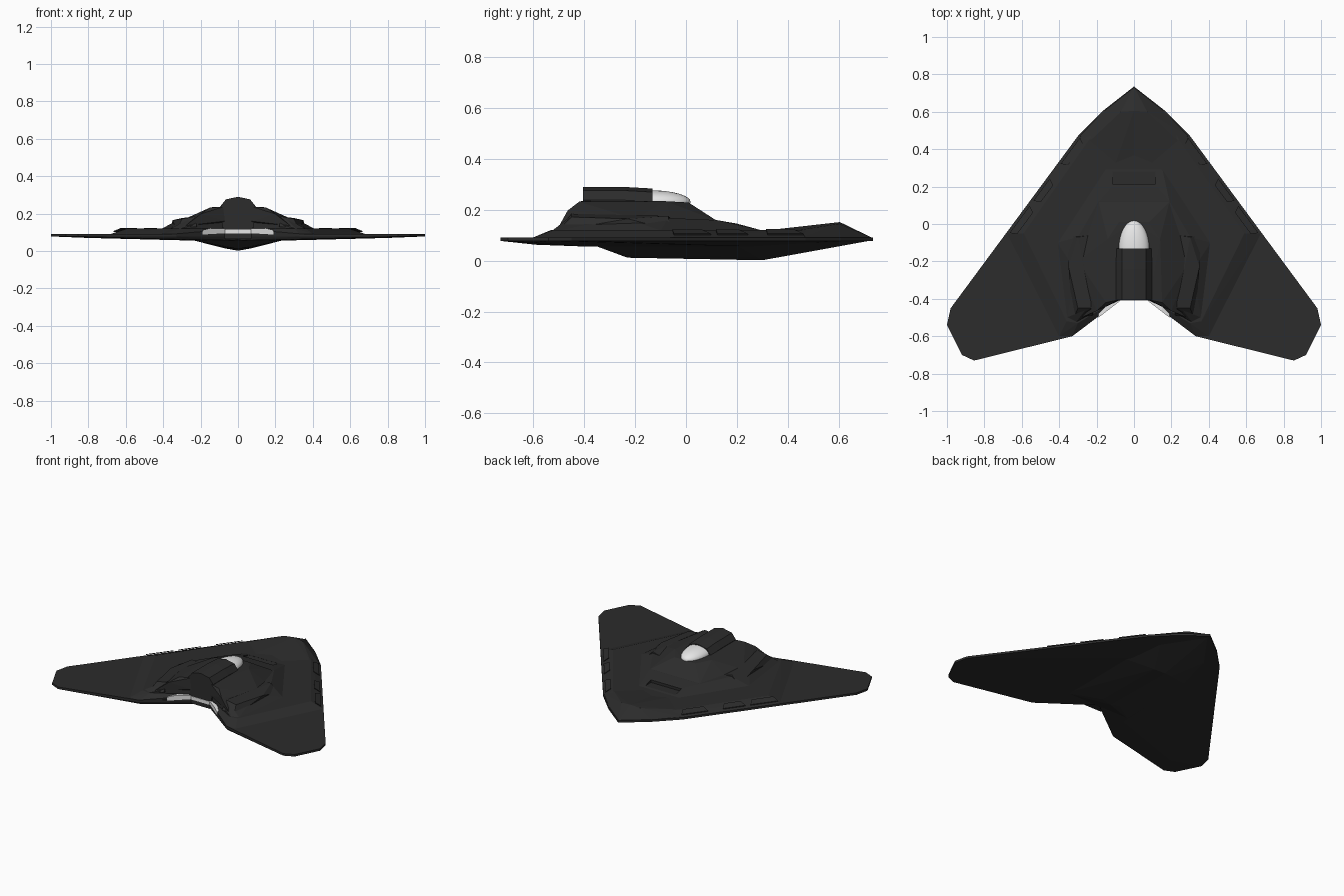
import bpy
import bmesh
import math
from mathutils import Vector

cube = bpy.data.objects.get("Cube")
if cube:
    bpy.data.objects.remove(cube, do_unlink=True)


def make_material(name, color, roughness):
    material = bpy.data.materials.new(name)
    material.use_nodes = True
    material.diffuse_color = (*color, 1)
    shader = material.node_tree.nodes["Principled BSDF"]
    shader.inputs["Base Color"].default_value = (*color, 1)
    shader.inputs["Roughness"].default_value = roughness
    return material


charcoal = make_material("charcoal_skin", (0.025, 0.025, 0.025), 0.7)
white = make_material("pale_white", (0.8, 0.8, 0.8), 0.5)


def add_object(name, bm, material):
    mesh = bpy.data.meshes.new(name)
    bm.to_mesh(mesh)
    bm.free()
    mesh.materials.append(material)
    obj = bpy.data.objects.new(name, mesh)
    bpy.context.collection.objects.link(obj)
    return obj


def faceted_part(name, points, material=charcoal):
    """Wrap a faceted shell around the left-half points, then mirror it."""
    bm = bmesh.new()
    for point in points:
        bm.verts.new(point)
    result = bmesh.ops.convex_hull(bm, input=bm.verts[:])
    loose = [v for v in result["geom_interior"] if isinstance(v, bmesh.types.BMVert)]
    bmesh.ops.delete(bm, geom=loose, context="VERTS")
    bmesh.ops.dissolve_limit(bm, angle_limit=math.radians(1),
                             verts=bm.verts[:], edges=bm.edges[:])
    # Open the centre plane so the two halves weld into one shell
    middle = [f for f in bm.faces if all(abs(v.co.x) < 1e-5 for v in f.verts)]
    bmesh.ops.delete(bm, geom=middle, context="FACES")
    bmesh.ops.recalc_face_normals(bm, faces=bm.faces[:])
    obj = add_object(name, bm, material)
    mirror = obj.modifiers.new("mirror", "MIRROR")
    mirror.use_clip = True
    return obj


def level(outline, z):
    return [(x, y, z) for x, y in outline]


# Wing: thin swept plate with a shallow faceted belly
planform = [(0, 0.735), (0.16, 0.61), (0.3, 0.47), (0.98, -0.45), (1, -0.54),
            (0.92, -0.7), (0.855, -0.73), (0.33, -0.6), (0, -0.35)]
belly = [(0, 0.35), (0.22, 0.25), (0.25, -0.4), (0, -0.34)]
faceted_part("wing", level(planform, 0.078) + level(planform, 0.092)
             + level(belly, 0.056) + [(0.33, -0.59, 0.063), (0.8, -0.6, 0.07)])

# Keel: deep centre line, narrowing to the nose
faceted_part("keel", [
    (0, 0.73, 0.08), (0, 0.3, 0.002), (0, -0.23, 0.012), (0, -0.36, 0.06),
    (0.07, 0.28, 0.014), (0.07, -0.22, 0.02), (0.13, 0.26, 0.036),
    (0.14, -0.24, 0.038), (0.25, 0.2, 0.06), (0.25, -0.36, 0.06), (0.2, 0.5, 0.08)])

# Inner deck: raised plateau with a sloped step down to the outer wing
deck_base = [(0, 0.7), (0.16, 0.605), (0.295, 0.465), (0.678, -0.05),
             (0.4, -0.6), (0.33, -0.598), (0, -0.35)]
deck_top = [(0, 0.5), (0.24, 0.45), (0.59, -0.05), (0.36, -0.52),
            (0.3, -0.53), (0, -0.35)]
faceted_part("inner_deck", level(deck_base, 0.092) + level(deck_top, 0.121))

# Nose: ridged peak that falls back to the deck
faceted_part("nose", [
    (0, 0.733, 0.09), (0.158, 0.608, 0.09), (0.29, 0.47, 0.095), (0, 0.605, 0.152),
    (0.07, 0.6, 0.145), (0.24, 0.44, 0.12), (0.1, 0.32, 0.12), (0, 0.36, 0.12)])

# Lower body: wide fairing, tapering forward to the intake
lower_base = [(0, 0.3), (0.15, 0.3), (0.24, 0.1), (0.41, -0.1), (0.36, -0.5),
              (0.31, -0.525), (0, -0.35)]
lower_body = faceted_part("lower_body", level(lower_base, 0.119) + [
    (0, 0.2, 0.146), (0.12, 0.2, 0.146), (0, 0.12, 0.16), (0.19, 0.12, 0.16),
    (0.3, -0.07, 0.168), (0.31, -0.25, 0.17), (0.26, -0.46, 0.17), (0.1, -0.4, 0.18)])

# Intake: recessed slot in the front of the body
bm = bmesh.new()
bmesh.ops.create_cube(bm, size=1)
for vert in bm.verts:
    vert.co = Vector((vert.co.x * 0.23, vert.co.y * 0.065 + 0.247, vert.co.z * 0.06 + 0.154))
cutter = add_object("intake_cutter", bm, charcoal)
cutter.hide_render = True
cutter.hide_set(True)
cut = lower_body.modifiers.new("intake", "BOOLEAN")
cut.operation = "DIFFERENCE"
cut.object = cutter

# Upper body: steep shoulders around the cockpit and sloped tail
faceted_part("upper_body", [
    (0, 0.12, 0.158), (0.19, 0.12, 0.158), (0.25, -0.06, 0.165), (0.3, -0.2, 0.165),
    (0.28, -0.5, 0.135), (0.2, -0.465, 0.198), (0.07, -0.405, 0.16), (0, -0.36, 0.16),
    (0, 0.01, 0.229), (0.08, 0.01, 0.229), (0.14, -0.08, 0.234), (0.2, -0.1, 0.202),
    (0.15, -0.42, 0.232), (0.08, -0.405, 0.236), (0, -0.36, 0.236)])

# Engine fairings: low blocks flanking the body
faceted_part("engine_fairing", [
    (0.23, -0.06, 0.165), (0.36, -0.06, 0.122), (0.3, -0.07, 0.176),
    (0.35, -0.23, 0.165), (0.32, -0.5, 0.125), (0.33, -0.49, 0.12),
    (0.3, -0.45, 0.172), (0.23, -0.45, 0.185), (0.22, -0.49, 0.13)])

# Spine: angular tunnel behind the canopy
spine_section = [(0, 0.29), (0.065, 0.276), (0.095, 0.238), (0.095, 0.2), (0.07, 0.065), (0, 0.065)]
faceted_part("spine", [(x, -0.405, z) for x, z in spine_section]
             + [(x, -0.24, z) for x, z in spine_section]
             + [(x, -0.132, z - 0.006) for x, z in spine_section])

# Exhaust slot: pale strip following the notched tail
faceted_part("exhaust_centre", [(x, y, z) for x in (0, 0.073)
             for y in (-0.4, -0.408) for z in (0.093, 0.116)], white)
faceted_part("exhaust_side", [
    (x, y + shift, z + lift) for x, y, z in ((0.07, -0.4, 0.095), (0.15, -0.4615, 0.098),
                                             (0.19, -0.4923, 0.088))
    for shift in (0.02, -0.008) for lift in (0, 0.024)], white)

# Edge panels: thin plates set along the leading edge
edge_start, edge_end = Vector((0.3, 0.47)), Vector((0.684, -0.05))
inward = Vector((-0.8, -0.6))
for index, (start, end) in enumerate(((0, 0.27), (0.42, 0.65), (0.7, 0.98))):
    corners = []
    for t, inset, z in ((start, 0.014, 0.102), (end, 0.014, 0.102),
                        (start + 0.03, 0.05, 0.119), (end - 0.03, 0.05, 0.119)):
        spot = edge_start.lerp(edge_end, t) + inward * inset
        corners += [(spot.x, spot.y, z), (spot.x, spot.y, z + 0.005)]
    faceted_part(f"edge_panel_{index + 1}", corners)

# Canopy: smooth bubble emerging from the spine
bm = bmesh.new()
bmesh.ops.create_uvsphere(bm, u_segments=32, v_segments=16, radius=1)
for vert in bm.verts:
    vert.co = Vector((vert.co.x * 0.082, vert.co.y * 0.155 - 0.137, vert.co.z * 0.046 + 0.231))
for face in bm.faces:
    face.smooth = True
add_object("canopy", bm, white)
